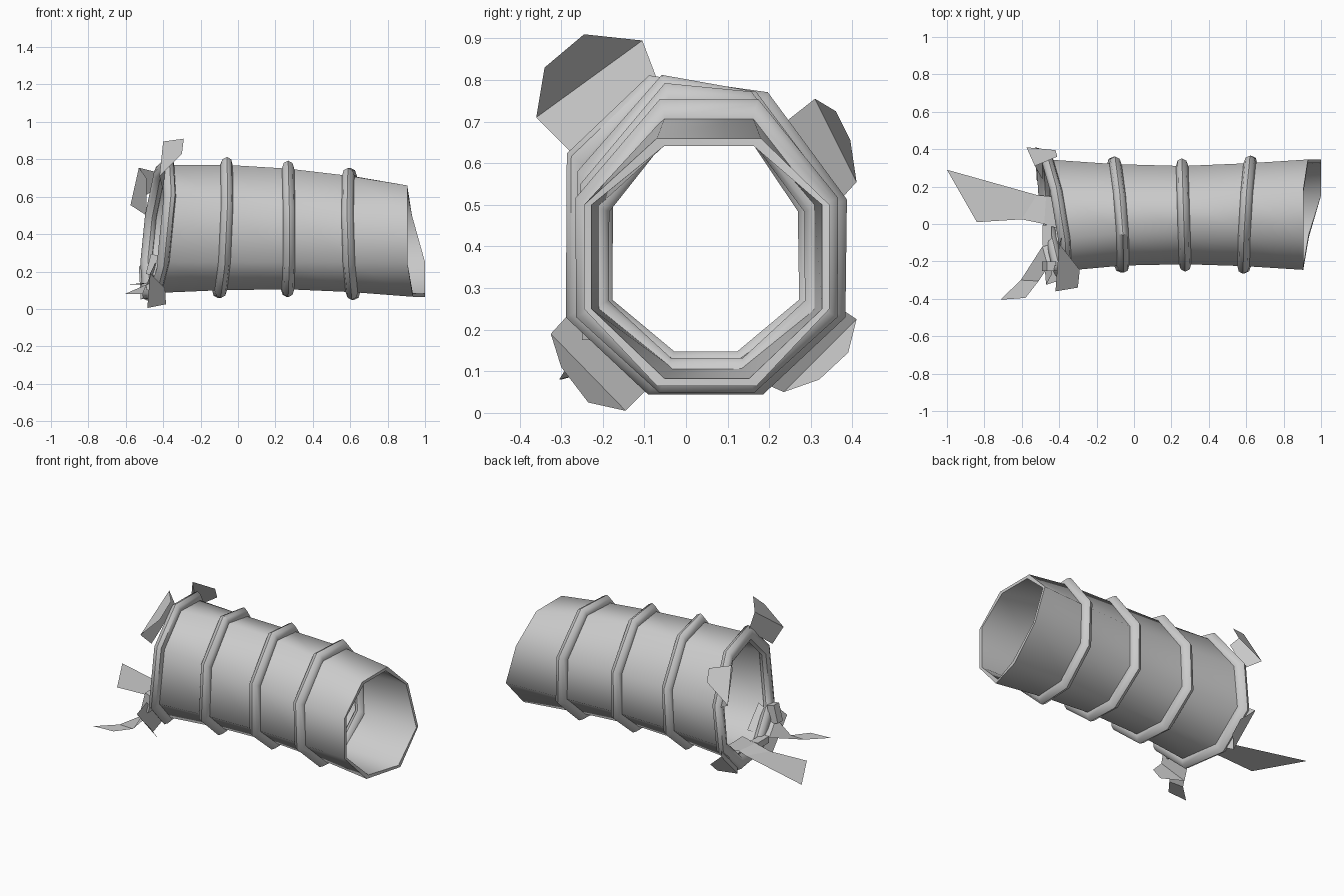
import bpy, math
from mathutils import Vector

if "Cube" in bpy.data.objects:
    bpy.data.objects.remove(bpy.data.objects["Cube"])


def add_mesh(name, verts, faces, smooth=None):
    me = bpy.data.meshes.new(name)
    me.from_pydata([tuple(v) for v in verts], [], faces)
    me.update()
    ob = bpy.data.objects.new(name, me)
    bpy.context.collection.objects.link(ob)
    if smooth:
        bpy.ops.object.select_all(action='DESELECT')
        ob.select_set(True)
        bpy.context.view_layer.objects.active = ob
        bpy.ops.object.mode_set(mode='EDIT')
        bpy.ops.mesh.select_all(action='SELECT')
        bpy.ops.mesh.normals_make_consistent(inside=False)
        bpy.ops.object.mode_set(mode='OBJECT')
        bpy.ops.object.shade_smooth_by_angle(angle=math.radians(smooth))
    return ob


def loft(name, rows, smooth):
    """Skin rows of points, closed in both directions."""
    n, m = len(rows), len(rows[0])
    faces = [(i * m + j, i * m + (j + 1) % m,
              (i + 1) % n * m + (j + 1) % m, (i + 1) % n * m + j)
             for i in range(n) for j in range(m)]
    return add_mesh(name, [p for r in rows for p in r], faces, smooth)


def octagon(x0, sy, sz, a, b, bottom, top, left_z, d=0.0):
    """Uneven octagon in a tilted plane; d grows the outline."""
    a, b, bottom, top = a - d, b + d, bottom - d, top + d
    right_top = min(top, 0.73 + d)
    yz = [(a + .175, bottom), (b - .175, bottom), (b, .25), (b, .5),
          (b - .165, right_top), (a + .175, top), (a, left_z), (a, .25)]
    return [Vector((x0 + sy * (y - .05) + sz * (z - .4), y, z)) for y, z in yz]


# x, tilt by y, tilt by z, y min, y max, z min, z max, left shoulder height
sections = [(-.43, -.15, .10, -.25, .345, .085, .77, .60),
            (-.085, -.07, .045, -.222, .32, .10, .77, .56),
            (.265, -.03, 0, -.215, .31, .105, .75, .53),
            (.605, .06, -.03, -.225, .325, .09, .712, .50)]
end_x = [.935, 1, 1, .93, .905, .905, .905, .905]


def tube_rows(d):
    rows = [octagon(*s, d=d) for s in sections]
    end = octagon(0, 0, 0, -.245, .345, .065, .66, .5, d=d)
    rows.append([Vector((x, p.y, p.z)) for x, p in zip(end_x, end)])
    return rows


# hollow barrel: outer skin, then back along the inner skin
loft("barrel", tube_rows(0) + tube_rows(-.018)[::-1], 62)

# four bands around the barrel
for k, s in enumerate(sections):
    path = octagon(*s)
    centre = sum(path, Vector()) / 8
    rows = []
    for p in path:
        out = (p - centre).normalized()
        row = []
        for i in range(8):
            t = i * math.tau / 8
            row.append(p + out * .044 * math.cos(t) + Vector((.033 * math.sin(t), 0, 0)))
        rows.append(row)
    loft("band_%d" % (k + 1), rows, 50)

# bent tabs: base pair, fold pair, flap pair
tabs = {
    "tab_upper_front": [(-.40, -.28, .63), (-.385, -.065, .79), (-.42, -.36, .71),
                        (-.40, -.105, .895), (-.30, -.34, .83), (-.29, -.245, .91)],
    "tab_upper_back": [(-.49, .24, .70), (-.49, .36, .50), (-.53, .31, .755),
                       (-.575, .41, .555), (-.41, .36, .725), (-.42, .395, .655)],
    "tab_lower_back": [(-.49, .35, .265), (-.49, .19, .07), (-.53, .41, .225),
                       (-.52, .235, .05), (-.44, .39, .145), (-.44, .32, .08)],
    "tab_lower_front": [(-.44, -.27, .25), (-.46, -.09, .06), (-.47, -.325, .19),
                        (-.485, -.145, .005), (-.39, -.30, .11), (-.385, -.235, .025)],
    # flat leaves that lie out beyond the open end
    "leaf_long": [(-.36, -.04, .135), (-.36, .14, .13), (-.48, .0, .14), (-.47, .15, .145),
                  (-.60, .025, .13), (-.52, .155, .13), (-.84, .01, .13), (-1, .29, .13)],
    "leaf_short": [(-.36, -.09, .155), (-.36, -.2, .285), (-.49, -.12, .13),
                   (-.46, -.23, .2), (-.605, -.30, .08), (-.51, -.305, .08),
                   (-.715, -.405, .08), (-.58, -.395, .08)],
}
for name, pts in tabs.items():
    add_mesh(name, pts, [(i, i + 1, i + 3, i + 2) for i in range(0, len(pts) - 2, 2)])

# small hinge blocks on the end band
for k, (loc, size, rot) in enumerate([((-.455, -.225, .235), (.05, .05, .11), -.25),
                                      ((-.465, -.06, .12), (.05, .11, .04), 0)]):
    bpy.ops.mesh.primitive_cube_add(size=1, location=loc, rotation=(0, -rot, 0))
    bpy.context.object.name = "hinge_block_%d" % (k + 1)
    bpy.context.object.scale = size
